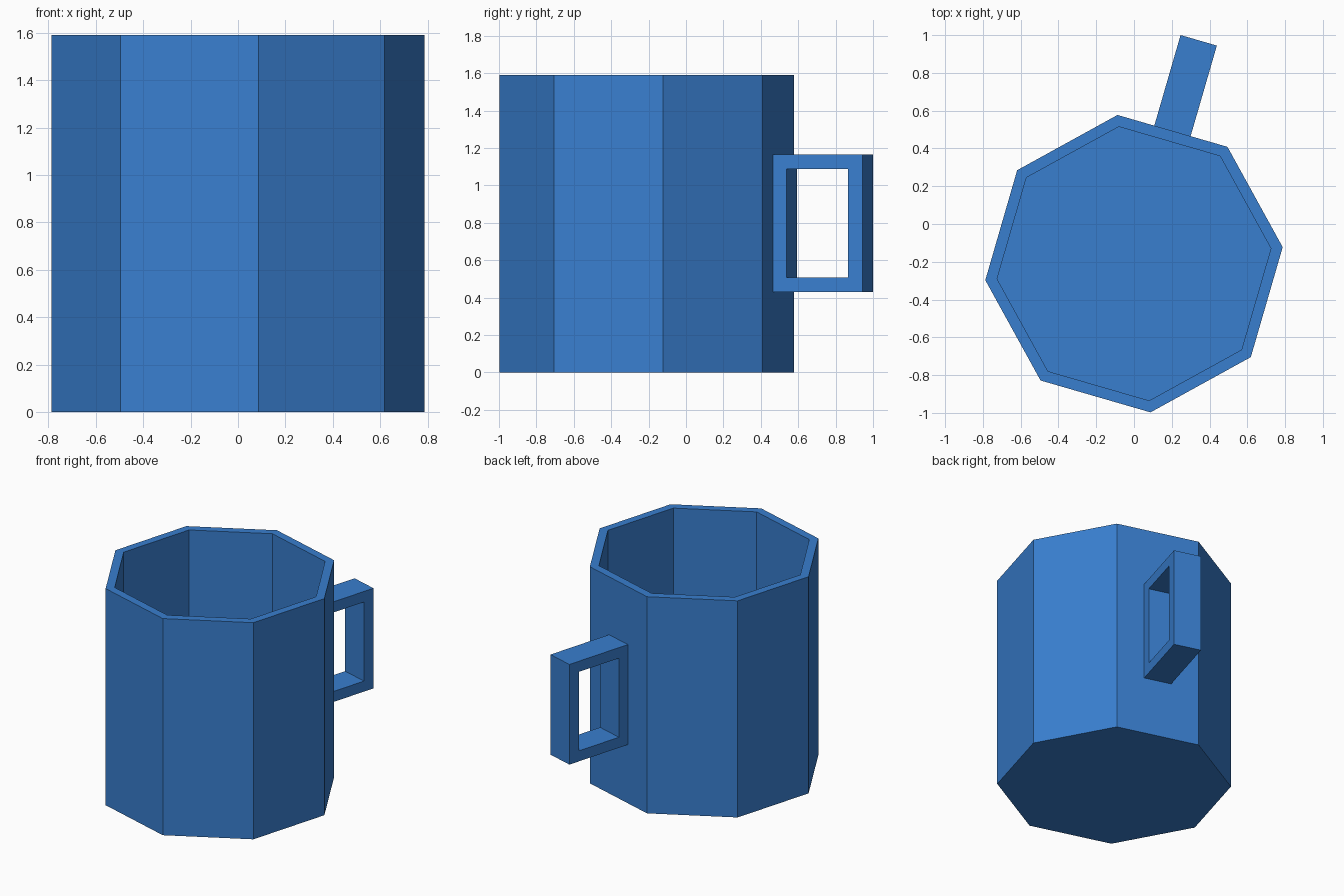
import bpy, bmesh, math
from mathutils import Matrix

if "Cube" in bpy.data.objects:
    bpy.data.objects.remove(bpy.data.objects["Cube"])

CY = -0.21                    # mug axis position on y
R, H, WALL = 0.792, 1.59, 0.058
FACE = math.radians(73.84)    # direction of the facet that carries the handle

blue = bpy.data.materials.new("blue")
blue.diffuse_color = (0.04, 0.21, 0.62, 1)
blue.use_nodes = True
blue.node_tree.nodes["Principled BSDF"].inputs["Base Color"].default_value = blue.diffuse_color


def finish(name, bm):
    bmesh.ops.recalc_face_normals(bm, faces=bm.faces)
    mesh = bpy.data.meshes.new(name)
    bm.to_mesh(mesh)
    bm.free()
    mesh.materials.append(blue)
    ob = bpy.data.objects.new(name, mesh)
    bpy.context.collection.objects.link(ob)
    ob.location = (0, CY, 0)
    ob.rotation_euler.z = FACE
    return ob


def loft(bm, loops, closed=False):
    """Join matching vertex loops with quads."""
    pairs = list(zip(loops, loops[1:] + loops[:1]))
    for a, b in pairs if closed else pairs[:-1]:
        for i in range(len(a)):
            j = (i + 1) % len(a)
            bm.faces.new((a[i], a[j], b[j], b[i]))


# Octagonal mug body: outer wall, rim, inner wall and floor
bm = bmesh.new()
r_in = R - WALL / math.cos(math.pi / 8)
loops = []
for r, z in ((R, 0), (R, H), (r_in, H), (r_in, WALL)):
    loops.append([bm.verts.new((r * math.cos((k + 0.5) * math.pi / 4),
                                r * math.sin((k + 0.5) * math.pi / 4), z))
                  for k in range(8)])
loft(bm, loops)
bm.faces.new(loops[0])
bm.faces.new(loops[-1])
finish("mug_body", bm)

# Rectangular handle frame, pointing along local x out of one facet
bm = bmesh.new()
outer = (0.725, 1.231, 0.43, 1.165)
inner = (0.808, 1.150, 0.507, 1.087)
loops = []
for (x0, x1, z0, z1), y in ((outer, -0.1), (outer, 0.1), (inner, 0.1), (inner, -0.1)):
    loops.append([bm.verts.new((x, y, z))
                  for x, z in ((x0, z0), (x1, z0), (x1, z1), (x0, z1))])
loft(bm, loops, closed=True)
finish("handle", bm)
